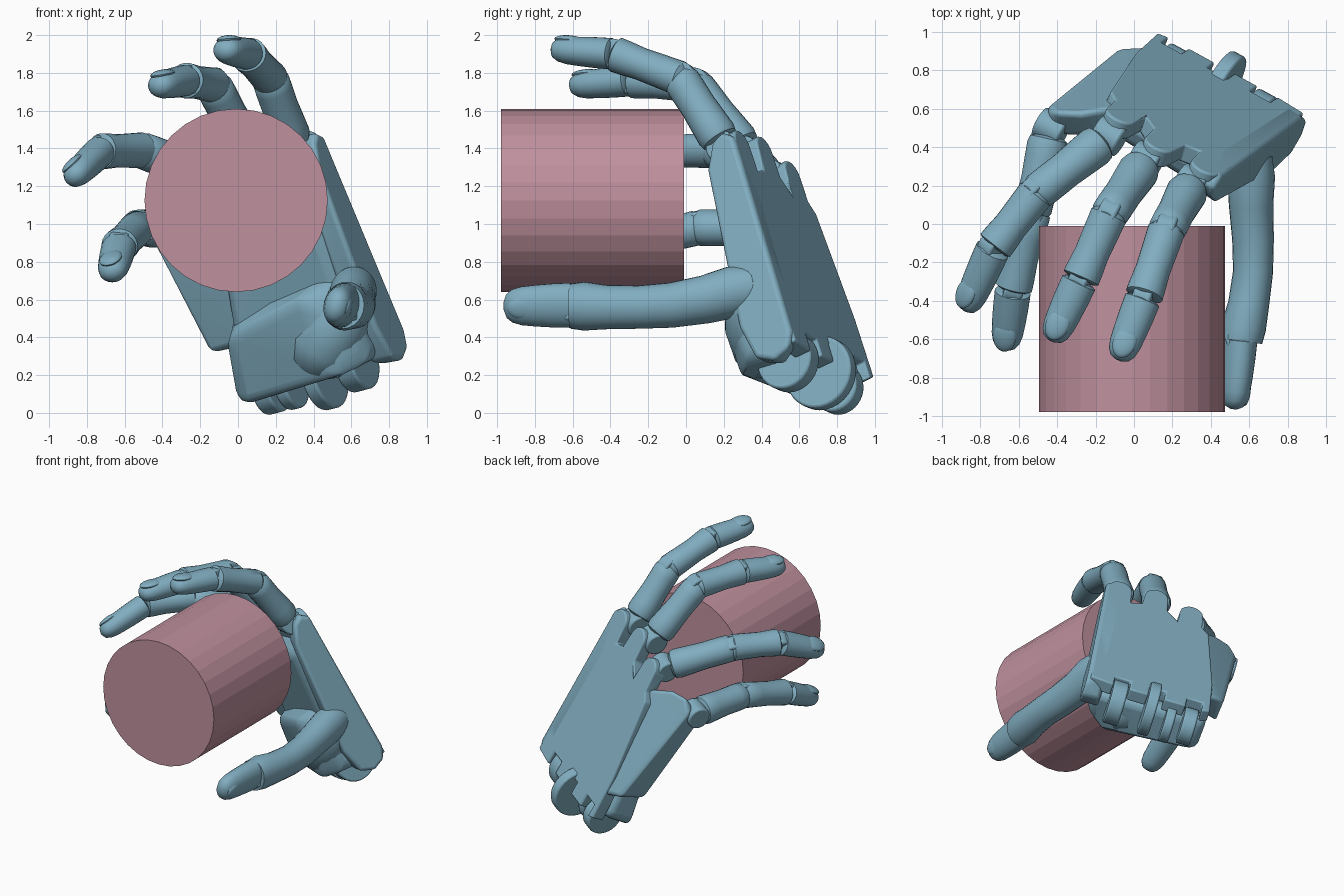
import bpy, bmesh, math
from mathutils import Vector, Matrix

if "Cube" in bpy.data.objects:
    bpy.data.objects.remove(bpy.data.objects["Cube"])

# Palm frame: U across towards the little finger, P towards the knuckles, N out of the back
P = Vector((-.37, -.264, .89)).normalized()
U = Vector((-.828, .487, -.28))
U = (U - P * U.dot(P)).normalized()
N = U.cross(P)
if N.y < 0:
    N = -N


def loc(u, p, n):
    return U * u + P * p + N * n


def material(name, rgb):
    m = bpy.data.materials.new(name)
    m.diffuse_color = (*rgb, 1)
    m.use_nodes = True
    m.node_tree.nodes["Principled BSDF"].inputs["Base Color"].default_value = m.diffuse_color
    return m


BLUE = material("blue_shell", (.22, .42, .53))
PINK = material("pink", (.52, .28, .34))


def finish(bm, name, mat=BLUE, bevel=0, segs=3, angle=40):
    bmesh.ops.recalc_face_normals(bm, faces=bm.faces[:])
    me = bpy.data.meshes.new(name)
    bm.to_mesh(me)
    bm.free()
    ob = bpy.data.objects.new(name, me)
    bpy.context.collection.objects.link(ob)
    me.materials.append(mat)
    if bevel:
        b = ob.modifiers.new("bevel", 'BEVEL')
        b.width, b.segments, b.limit_method = bevel, segs, 'ANGLE'
    bpy.ops.object.select_all(action='DESELECT')
    ob.select_set(True)
    bpy.context.view_layer.objects.active = ob
    bpy.ops.object.shade_smooth_by_angle(angle=math.radians(angle))
    return ob


def tube(name, stations, back, flat=1.0, sides=24):
    """Loft round sections through (centre, radius) stations; back sets the thin direction."""
    bm = bmesh.new()
    rings = []
    for i, (c, r) in enumerate(stations):
        d = stations[min(i + 1, len(stations) - 1)][0] - stations[max(i - 1, 0)][0]
        d.normalize()
        b = (back - d * back.dot(d)).normalized()
        s = d.cross(b)
        rings.append([bm.verts.new(c + s * r * math.cos(a) + b * r * flat * math.sin(a))
                      for a in (2 * math.pi * k / sides for k in range(sides))])
    for r0, r1 in zip(rings, rings[1:]):
        for k in range(sides):
            j = (k + 1) % sides
            bm.faces.new((r0[k], r0[j], r1[j], r1[k]))
    bm.faces.new(rings[0])
    bm.faces.new(rings[-1])
    return finish(bm, name)


def disc(name, centre, axis, r, width, sides=32, mat=BLUE, bevel=.012, angle=30):
    bm = bmesh.new()
    rot = axis.to_track_quat('Z', 'Y').to_matrix().to_4x4()
    bmesh.ops.create_cone(bm, cap_ends=True, segments=sides, radius1=r, radius2=r, depth=width,
                          matrix=Matrix.Translation(centre) @ rot)
    return finish(bm, name, mat, bevel, 2, angle)


def hull(name, pts, bevel):
    bm = bmesh.new()
    for p in pts:
        bm.verts.new(loc(*p))
    bmesh.ops.convex_hull(bm, input=bm.verts[:])
    bmesh.ops.dissolve_limit(bm, angle_limit=.02, verts=bm.verts[:], edges=bm.edges[:])
    return finish(bm, name, BLUE, bevel, 4)


def nail(name, a, b, back, r):
    d = (b - a).normalized()
    k = (back - d * back.dot(d)).normalized()
    s = d.cross(k)
    bm = bmesh.new()
    bmesh.ops.create_uvsphere(bm, u_segments=20, v_segments=10, radius=1)
    c = a.lerp(b, .73) + k * r * .56
    for v in bm.verts:
        x, y, z = v.co
        v.co = c + s * x * r * .62 + d * y * r * .85 + k * z * r * .25
    finish(bm, name)


BASE = [(.1, .7), (.13, .92), (.2, 1.0), (.35, .98), (.6, .94), (.85, .98), (.97, .98), (1.04, .75)]
BONE = [(-.05, .75), (.02, .98), (.3, .96), (.6, .94), (.85, 1.02), (.97, 1.04), (1.0, .8)]
TIP = [(.02, .8), (.05, 1.0), (.3, 1.0), (.55, .97), (.75, .92), (.88, .8), (.96, .58), (1, .2)]


def segment(name, a, b, r0, r1, back, profile, flat):
    tube(name, [(a.lerp(b, t), (r0 + (r1 - r0) * t) * k) for t, k in profile], back, flat)


def finger(name, pts, r):
    a, b, c, d = map(Vector, pts)
    back = b.lerp(c, .5) - a.lerp(d, .5)
    segment(name + "_proximal", a, b, r * 1.1, r, back, BASE, .98)
    segment(name + "_middle", b, c, r, r * .95, back, BONE, .95)
    segment(name + "_tip", c, d, r * .95, r * .88, back, TIP, .88)
    hinge = (b - a).cross(c - b).normalized()
    disc(name + "_joint", b, hinge, r * .88, r * 1.0)
    disc(name + "_end_joint", c, hinge, r * .76, r * 1.0)
    disc(name + "_knuckle", a, U, r * .85, r * 1.5)
    nail(name + "_nail", c, d, back, r)


# Held cylinder
disc("held_cylinder", Vector((-.01, -.495, 1.125)), Vector((0, 1, 0)), .485, .97, 32, PINK, 0, 5)

# Fingers
finger("index_finger", [(.30, .21, 1.40), (.17, -.03, 1.77), (.05, -.38, 1.9), (-.08, -.71, 1.925)], .1)
finger("middle_finger", [(.06, .33, 1.37), (-.13, .05, 1.735), (-.28, -.29, 1.76), (-.43, -.61, 1.73)], .1)
finger("ring_finger", [(-.13, .46, 1.25), (-.51, .16, 1.39), (-.73, -.12, 1.385), (-.88, -.45, 1.24)], .1)
finger("little_finger", [(-.43, .50, .98), (-.53, .06, .98), (-.63, -.34, .88), (-.67, -.65, .73)], .1)

# Back plate with knuckle tabs and wrist notches
tabs = [(-.49, 1.13), (-.22, 1.16), (.05, 1.08)]
outline = [(-.57, -.14), (-.58, .9)]
for u, top in tabs:
    outline.append((u - .095, top - .22))
    outline += [(u - .085 * math.cos(a), top - .085 + .085 * math.sin(a))
                for a in (math.pi * k / 8 for k in range(9))]
    outline.append((u + .095, top - .22))
outline += [(.2, .8), (.3, .2), (.32, -.14)]
for u in (.2, -.08, -.34):
    outline += [(u + .06, -.16), (u + .06, -.06), (u - .06, -.06), (u - .06, -.16)]
bm = bmesh.new()
face = bm.faces.new([bm.verts.new(loc(u, p, .86)) for u, p in outline])
ext = bmesh.ops.extrude_face_region(bm, geom=[face])
bmesh.ops.translate(bm, vec=N * .1, verts=[g for g in ext["geom"] if isinstance(g, bmesh.types.BMVert)])
finish(bm, "back_plate", BLUE, .018, 3)

# Side wall of the palm, deeper and rounded at the wrist end
hull("palm_edge", [(-.595, -.08, .96), (-.595, 1.07, .96), (-.595, 1.12, .90), (-.595, -.17, .92),
                   (-.595, -.2, .82), (-.595, -.14, .72), (-.595, .06, .68), (-.595, .96, .76),
                   (-.595, 1.09, .83), (-.47, -.1, .96), (-.44, 1.07, .96), (-.44, 1.12, .90), (-.44, 1.06, .84),
                   (-.46, -.19, .82), (-.46, -.14, .72), (-.46, .06, .68), (-.46, .96, .78)], .025)

# Palm pad, heel and the little finger's own back plate
hull("palm_pad", [(-.56, .05, .88), (-.56, .93, .88), (.12, .86, .88), (.3, .05, .88),
                  (-.45, .1, .68), (-.48, .86, .74), (.1, .8, .74), (.24, .1, .66)], .05)
hull("palm_heel", [(-.54, -.14, .84), (.34, -.13, .86), (.33, -.16, .60), (-.36, -.1, .50), (-.52, -.1, .64),
                   (.25, .22, .62), (-.34, .36, .56), (-.52, .2, .62), (-.5, .4, .82), (.25, .3, .82)], .07)
hull("little_finger_plate", [(.1, .12, .80), (.1, .84, .80), (.1, .86, .94), (.1, .05, .95), (.3, .06, .95),
                             (.40, .14, .70), (.41, .88, .60), (.45, .92, .76), (.41, .12, .90),
                             (.38, 1.0, .79), (.26, .98, .84), (.26, .9, .68)], .03)

# Thumb
tb = Vector((.8, -.1, -.2))


def stations(rows):
    return [(Vector(q[:3]), q[3]) for q in rows]


tube("thumb_base", stations([(.40, .50, .22, .08), (.42, .47, .27, .15), (.46, .43, .35, .185), (.53, .38, .48, .18),
                             (.59, .35, .6, .15), (.61, .34, .68, .10), (.615, .335, .72, .03)]), tb)
tube("thumb_proximal", stations([(.61, .40, .67, .06), (.61, .36, .66, .12), (.61, .25, .64, .138), (.61, .1, .6, .128),
                                 (.62, -.08, .57, .12), (.62, -.25, .56, .115), (.597, -.42, .56, .118),
                                 (.57, -.54, .565, .13), (.56, -.61, .565, .12)]), tb, .9)
ta, te = Vector((.555, -.59, .57)), Vector((.52, -.965, .565))
segment("thumb_tip", ta, te, .122, .11, tb, TIP, .72)
nail("thumb_nail", ta, te, tb, .095)
disc("thumb_joint", ta, Vector((0, 0, 1)), .08, .16)

# Wrist hinge discs
for i, (u, p, n, r, w) in enumerate([(-.34, -.13, .79, .16, .11), (-.1, -.17, .85, .195, .08),
                                     (.06, -.15, .76, .14, .07), (.2, -.16, .79, .135, .1)]):
    disc(f"wrist_disc_{i + 1}", loc(u, p, n), U, r, w)
